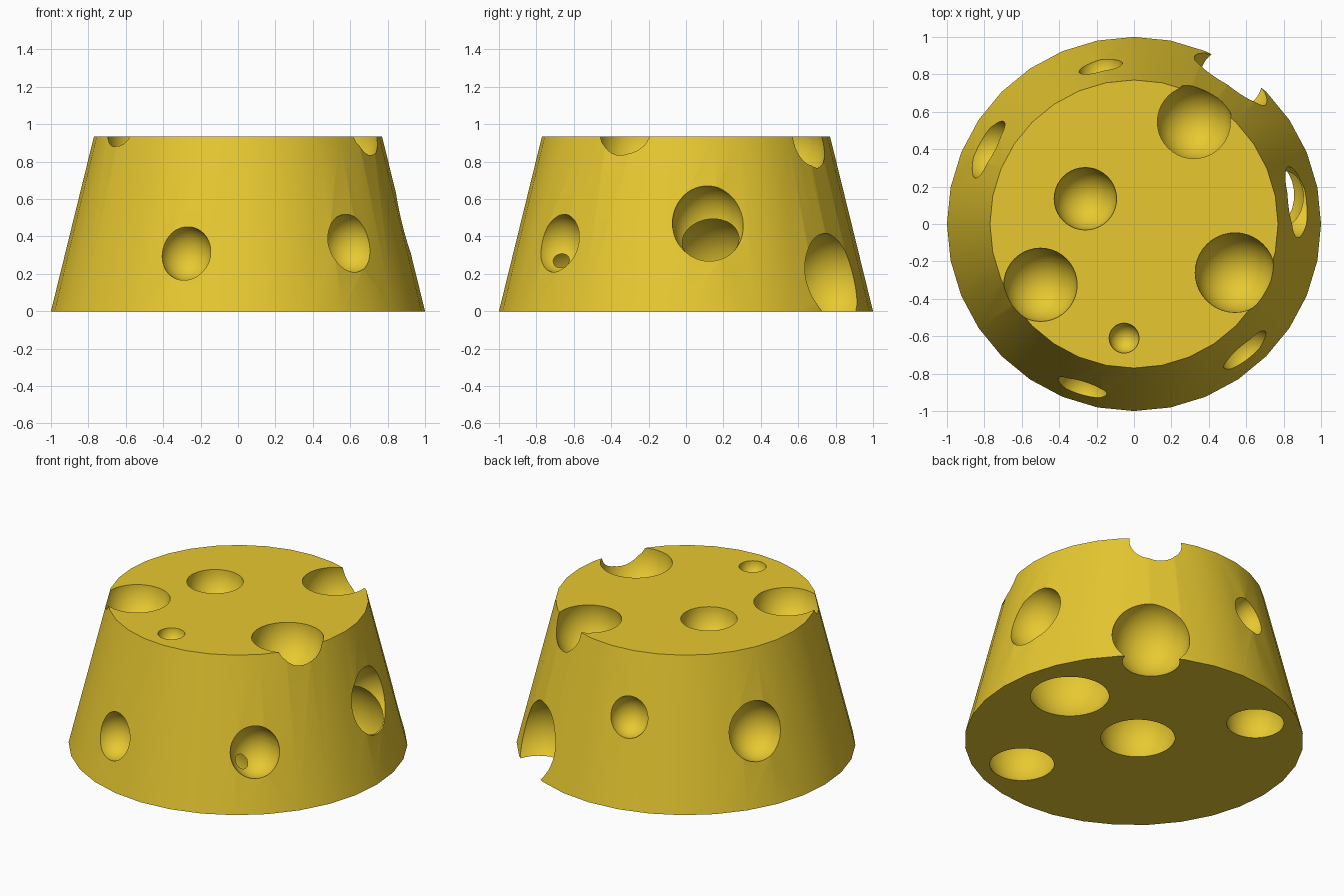
import bpy
from math import cos, sin, radians

if "Cube" in bpy.data.objects:
    bpy.data.objects.remove(bpy.data.objects["Cube"])

HEIGHT, R_BASE, R_TOP = 0.935, 1.0, 0.77
STRETCH = 1.08  # bubbles are slightly taller than wide

# cheese body
bpy.ops.mesh.primitive_cone_add(vertices=32, radius1=R_BASE, radius2=R_TOP,
                                depth=HEIGHT, location=(0, 0, HEIGHT / 2))
cheese = bpy.context.object
cheese.name = "cheese_wheel"
mat = bpy.data.materials.new("cheese_yellow")
mat.diffuse_color = (0.8, 0.58, 0.03, 1)
mat.use_nodes = True
mat.node_tree.nodes["Principled BSDF"].inputs["Base Color"].default_value = mat.diffuse_color
cheese.data.materials.append(mat)


def bubble(x, y, z, r):
    """Carve one rounded hole out of the cheese."""
    bpy.ops.mesh.primitive_uv_sphere_add(segments=40, ring_count=24, radius=1,
                                         location=(x, y, z))
    cutter = bpy.context.object
    cutter.name = "bubble_cutter"
    cutter.scale = (r, r, r * STRETCH)
    cutter.hide_render = True
    cutter.data.materials.append(mat)
    bpy.context.view_layer.update()
    mod = cheese.modifiers.new("hole", 'BOOLEAN')
    mod.operation = 'DIFFERENCE'
    mod.solver = 'EXACT'
    mod.object = cutter
    bpy.ops.object.select_all(action='DESELECT')
    bpy.context.view_layer.objects.active = cheese
    cheese.select_set(True)
    bpy.ops.object.modifier_apply(modifier=mod.name)
    bpy.data.objects.remove(cutter, do_unlink=True)


# holes in the top: x, y, depth of centre below the top, radius
for x, y, d, r in [(-0.26, 0.135, 0.0, 0.167), (0.32, 0.545, 0.06, 0.203),
                   (-0.50, -0.325, -0.015, 0.197), (0.54, -0.26, 0.003, 0.213),
                   (-0.053, -0.61, 0.0, 0.08)]:
    bubble(x, y, HEIGHT - d, r)

# holes in the side: angle, height, radius, inset from the surface
for a, z, r, inset in [(-107.6, 0.31, 0.137, 0), (-48.6, 0.365, 0.148, 0),
                       (7.8, 0.47, 0.193, 0), (56.2, 0.17, 0.231, 0.025),
                       (102, 0.544, 0.119, 0), (152.8, 0.448, 0.171, 0)]:
    rad = R_BASE + (R_TOP - R_BASE) * z / HEIGHT - inset
    bubble(rad * cos(radians(a)), rad * sin(radians(a)), z, r)

# holes in the base: x, y, height of centre, radius
for x, y, z, r in [(0.625, 0.155, 0.188, 0.290), (0.0, 0.035, 0.08, 0.232),
                   (-0.42, 0.613, 0.06, 0.178), (0.325, -0.642, 0.124, 0.222)]:
    bubble(x, y, z, r)

# smooth surfaces with crisp hole edges
bpy.ops.object.shade_smooth_by_angle(angle=radians(30))
